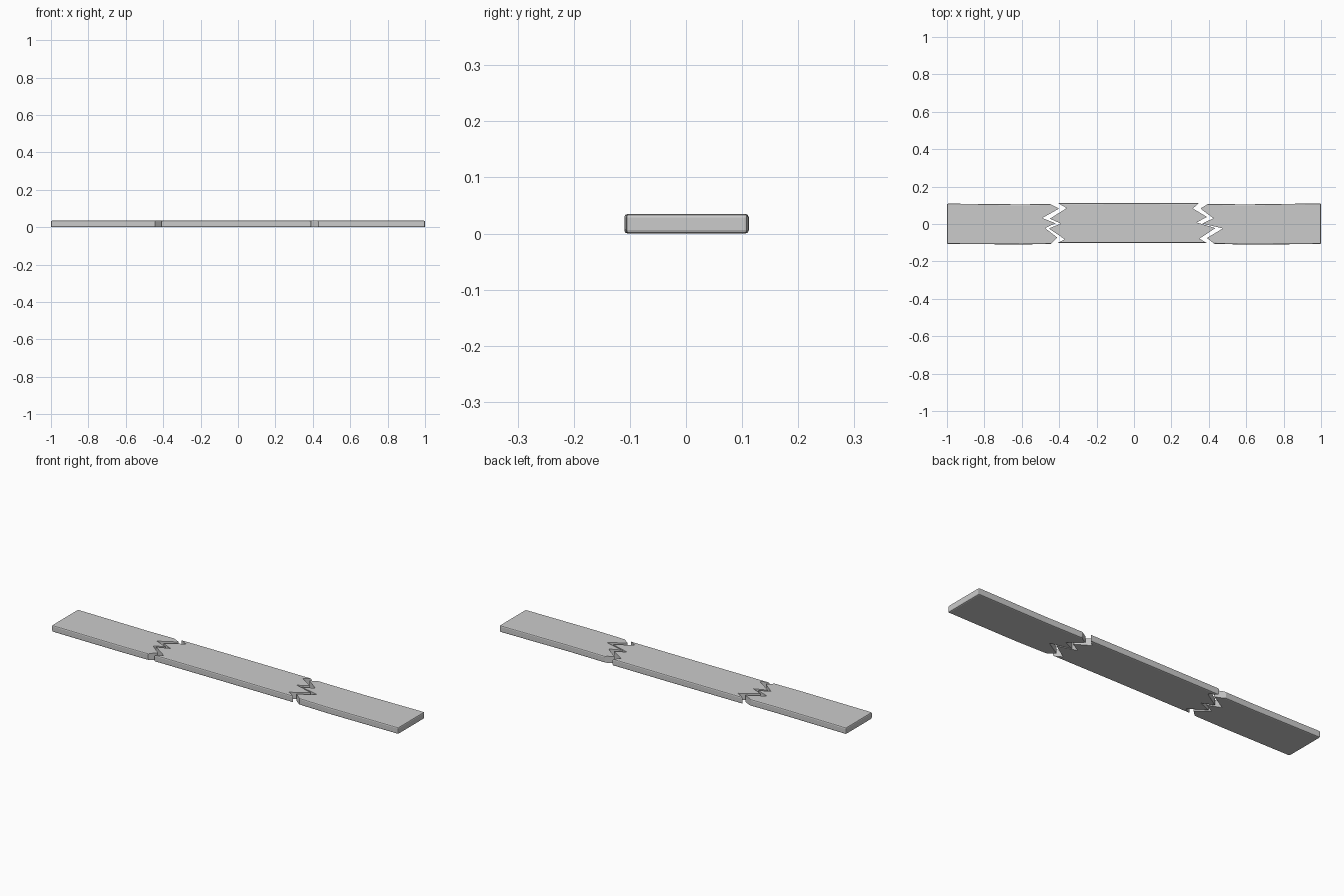
import bpy, bmesh

if "Cube" in bpy.data.objects:
    bpy.data.objects.remove(bpy.data.objects["Cube"])

HEIGHT = 0.035

# jagged break lines, listed from back (+y) to front (-y)
left_break = [(-.45, .107), (-.40, .083), (-.49, .032), (-.42, .004),
              (-.475, -.022), (-.41, -.073), (-.445, -.107)]
mid_left = [(-.405, .111), (-.36, .085), (-.45, .028), (-.39, .002),
            (-.455, -.024), (-.37, -.082), (-.41, -.102)]
mid_right = [(.345, .111), (.315, .083), (.39, .038), (.335, .008),
             (.435, -.022), (.35, -.078), (.39, -.102)]
right_break = [(.395, .107), (.355, .083), (.425, .030), (.365, .003),
               (.475, -.024), (.39, -.075), (.43, -.106)]


def plank(name, outline):
    """Extrude a counter-clockwise outline and soften its sawn edges."""
    bm = bmesh.new()
    base = bm.faces.new([bm.verts.new((x, y, 0)) for x, y in outline])
    top = bmesh.ops.extrude_face_region(bm, geom=[base])["geom"]
    for v in top:
        if isinstance(v, bmesh.types.BMVert):
            v.co.z = HEIGHT
    bmesh.ops.recalc_face_normals(bm, faces=bm.faces)

    def sawn(e):
        a, b = e.verts[0].co, e.verts[1].co
        along_side = abs(a.x - b.x) > 0.12
        at_end = min(abs(a.x), abs(b.x)) > 0.99
        return along_side or at_end

    bmesh.ops.bevel(bm, geom=[e for e in bm.edges if sawn(e)], offset=0.006,
                    offset_type='OFFSET', segments=2, profile=0.5,
                    affect='EDGES', clamp_overlap=True)
    mesh = bpy.data.meshes.new(name)
    bm.to_mesh(mesh)
    bm.free()
    obj = bpy.data.objects.new(name, mesh)
    bpy.context.collection.objects.link(obj)


# three pieces of the broken board, long sides slightly bowed
plank("left_plank", [(-.6, .105), (-1, .109), (-1, -.107), (-.6, -.109)]
      + left_break[::-1])
plank("middle_plank", mid_left + [(0, -.101)] + mid_right[::-1] + [(0, .112)])
plank("right_plank", right_break + [(.6, -.110), (1, -.107), (1, .110), (.6, .105)])
